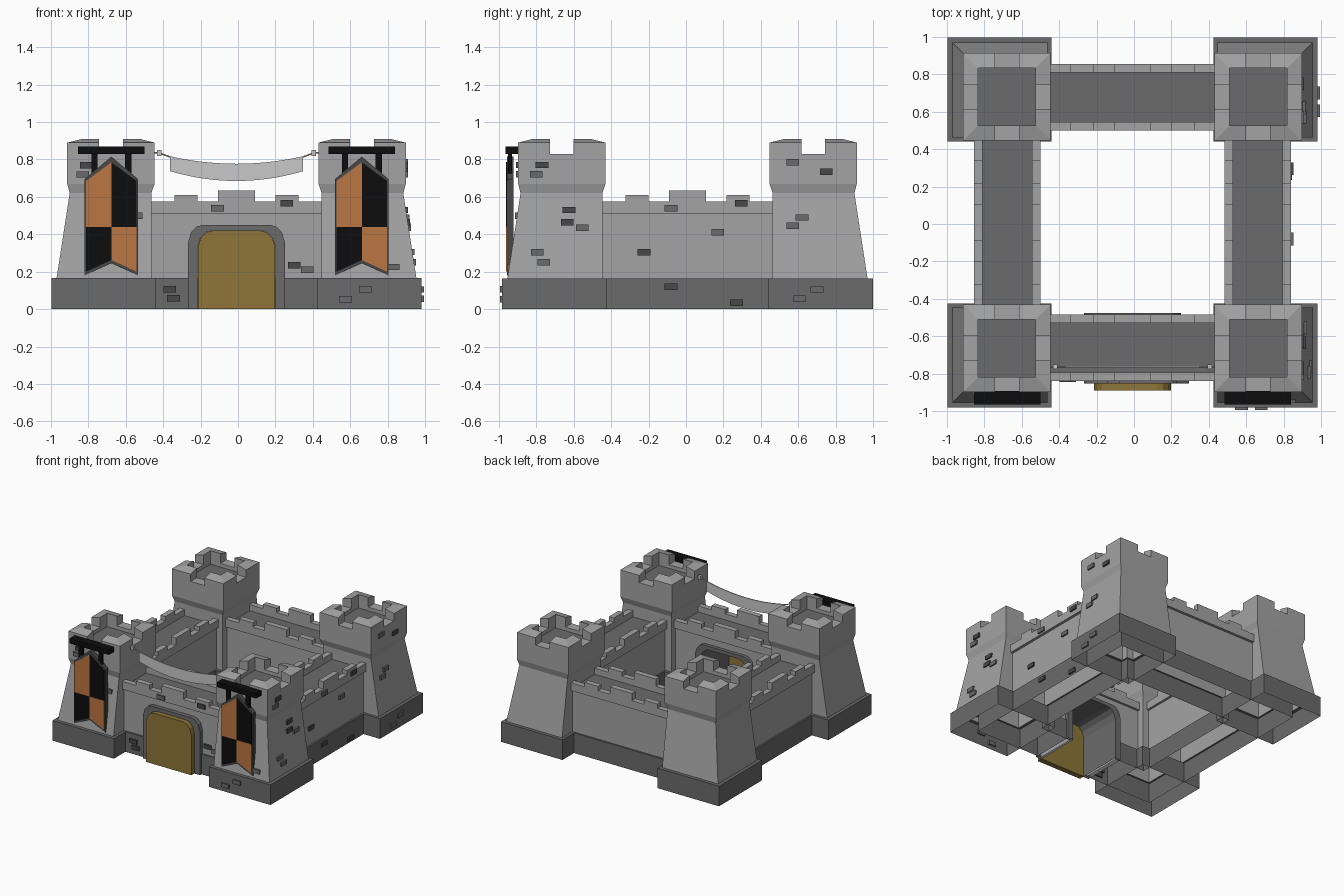
import bpy, bmesh
from mathutils import Vector

cube = bpy.data.objects.get("Cube")
if cube:
    bpy.data.objects.remove(cube)

OX, OY = -0.008, 0.008      # middle of the wall square


def material(name, rgb):
    m = bpy.data.materials.new(name)
    m.use_nodes = True
    m.diffuse_color = (*rgb, 1)
    m.node_tree.nodes["Principled BSDF"].inputs["Base Color"].default_value = (*rgb, 1)
    return m


STONE = material("light stone", (0.37, 0.37, 0.37))
DARK = material("dark stone", (0.145, 0.145, 0.145))
BRICK = material("charcoal brick", (0.065, 0.065, 0.065))
BLACK = material("black", (0.004, 0.004, 0.004))
ORANGE = material("orange cloth", (0.50, 0.18, 0.055))
WOOD = material("golden wood", (0.27, 0.18, 0.04))
CLOTH = material("pale cloth", (0.58, 0.58, 0.58))


def make(name, bm, *mats):
    bmesh.ops.recalc_face_normals(bm, faces=bm.faces[:])
    me = bpy.data.meshes.new(name)
    bm.to_mesh(me)
    bm.free()
    for m in mats:
        me.materials.append(m)
    ob = bpy.data.objects.new(name, me)
    bpy.context.collection.objects.link(ob)
    return ob


def loft(bm, rings, closed=False):
    """Join rings of equal point count with quads."""
    vs = [[bm.verts.new(p) for p in r] for r in rings]
    n = len(vs[0])
    for a, b in zip(vs, vs[1:] + (vs[:1] if closed else [])):
        for i in range(n):
            bm.faces.new((a[i], a[(i + 1) % n], b[(i + 1) % n], b[i]))
    return vs


def add_box(bm, x0, x1, y0, y1, z0, z1):
    vs = loft(bm, [[(x0, y0, z), (x1, y0, z), (x1, y1, z), (x0, y1, z)] for z in (z0, z1)])
    for ring in vs:
        bm.faces.new(ring)


def box(name, mat, *size):
    bm = bmesh.new()
    add_box(bm, *size)
    return make(name, bm, mat)


def prism(name, pts, y0, y1, mat):
    """Extrude an x-z outline along y."""
    bm = bmesh.new()
    for ring in loft(bm, [[(x, y, z) for x, z in pts] for y in (y0, y1)]):
        bm.faces.new(ring)
    return make(name, bm, mat)


def open_bottom(ob):
    bm = bmesh.new()
    bm.from_mesh(ob.data)
    low = [f for f in bm.faces if f.calc_center_median().z < 0.001]
    bmesh.ops.delete(bm, geom=low, context="FACES")
    bm.to_mesh(ob.data)
    bm.free()


def paint_stone(ob, floor_z):
    """Dark plinth and dark walkway, light elsewhere."""
    for p in ob.data.polygons:
        on_floor = abs(p.center.z - floor_z) < 0.005 and abs(p.normal.z) > 0.9
        p.material_index = int(p.center.z < 0.166 or on_floor)


# Corner towers: stacked square rings, sloped only on the outer sides
TOWER = [(0.99, 0.432, 0), (0.99, 0.432, 0.165), (0.962, 0.455, 0.165),
         (0.892, 0.455, 0.62), (0.905, 0.438, 0.67), (0.905, 0.438, 0.83),
         (0.825, 0.518, 0.83), (0.825, 0.518, 0.8)]
for sx, sxn in ((1, "left"), (-1, "right")):
    for sy, syn in ((1, "back"), (-1, "front")):
        def at(u, v, z):
            return (OX + sx * u, OY + sy * v, z)
        bm = bmesh.new()
        vs = loft(bm, [[at(o, o, z), at(i, o, z), at(i, i, z), at(o, i, z)]
                       for o, i, z in TOWER])
        bm.faces.new(vs[-1])
        paint_stone(make(f"{syn}_{sxn}_tower", bm, STONE, DARK), 0.8)
        # L-shaped battlements with tops sloping down to the outside
        bm = bmesh.new()
        L, T = 0.17, 0.08
        plan = [(0, 0), (L, 0), (L, T), (T, T), (T, L), (0, L)]
        for fu in (0, 1):
            for fv in (0, 1):
                def spot(a, b, z):
                    return at(0.438 + a if fu else 0.905 - a, 0.438 + b if fv else 0.905 - b, z)
                lo = [spot(a, b, 0.83) for a, b in plan]
                hi = [spot(a, b, 0.91 if a and b else 0.89) for a, b in plan]
                r = loft(bm, [lo, hi])[1]
                bm.faces.new((r[0], r[1], r[2], r[3]))
                bm.faces.new((r[0], r[3], r[4], r[5]))
        make(f"{syn}_{sxn}_tower_battlements", bm, STONE)

# Curtain wall: one profile swept round a square
WALL = [(0.84, 0), (0.84, 0.165), (0.826, 0.165), (0.826, 0.51), (0.848, 0.51),
        (0.848, 0.575), (0.803, 0.575), (0.803, 0.525), (0.538, 0.525), (0.538, 0.575),
        (0.493, 0.575), (0.493, 0.51), (0.512, 0.51), (0.512, 0.165), (0.5, 0.165), (0.5, 0)]
bm = bmesh.new()
loft(bm, [[(OX + a * r, OY + b * r, z) for a, b in ((1, 1), (-1, 1), (-1, -1), (1, -1))]
          for r, z in WALL], closed=True)
wall = make("curtain_wall", bm, STONE, DARK)


def arch(half, shoulder, top):
    """Gate outline with clipped round shoulders."""
    d = top - shoulder
    right = [(half, 0), (half, shoulder), (half - 0.016, shoulder + d * 0.58),
             (half - 0.045, top - d * 0.1), (half - 0.078, top)]
    return [(x + OX, z) for x, z in right] + [(OX - x, z) for x, z in reversed(right)]


# Gate opening
low = [(x, z if z else -0.1) for x, z in arch(0.225, 0.34, 0.43)]
cutter = prism("gate_cutter", low, -1.1, -0.3, DARK)
cutter.hide_render = True
mod = wall.modifiers.new("gate", "BOOLEAN")
mod.object, mod.operation, mod.solver = cutter, "DIFFERENCE", "EXACT"
cut = bpy.data.meshes.new_from_object(wall.evaluated_get(bpy.context.evaluated_depsgraph_get()))
wall.modifiers.clear()
wall.data = cut
bpy.data.objects.remove(cutter)
open_bottom(wall)
paint_stone(wall, 0.525)

# Gate frame (a tunnel) and door
inner, outer = arch(0.208, 0.33, 0.42), arch(0.258, 0.36, 0.45)
bm = bmesh.new()
loft(bm, [[(x, y, z) for x, z in pts] for pts, y in
          ((inner, -0.852), (outer, -0.852), (outer, -0.475), (inner, -0.475))], closed=True)
open_bottom(make("gate_frame", bm, DARK))
prism("gate_door", arch(0.207, 0.33, 0.419), -0.89, -0.845, WOOD)

# Wall merlons on both edges of all four sides
bm = bmesh.new()
for mid, half, top in ((-0.27, 0.062, 0.61), (0, 0.1, 0.635), (0.27, 0.062, 0.61)):
    for r0, r1 in ((0.803, 0.848), (0.493, 0.538)):
        for s in (1, -1):
            a, b = sorted((s * r0, s * r1))
            add_box(bm, OX + mid - half, OX + mid + half, OY + a, OY + b, 0.575, top)
            add_box(bm, OX + a, OX + b, OY + mid - half, OY + mid + half, 0.575, top)
make("wall_merlons", bm, STONE)


# Raised bricks on the front and the left side
def surface(t, z):
    if abs(t) < 0.44:
        return 0.84 if z < 0.165 else 0.826 if z < 0.51 else 0.848
    if z < 0.165:
        return 0.99
    return 0.905 if z > 0.66 else 0.962 - 0.07 * (z - 0.165) / 0.455


FRONT = {BRICK: [(0.26, 0.565), (0.30, 0.235), (-0.365, 0.107), (-0.345, 0.058), (-0.81, 0.77)],
         DARK: [(-0.11, 0.54), (0.37, 0.21), (0.68, 0.107), (0.575, 0.052), (-0.83, 0.72),
                (-0.545, 0.5), (-0.785, 0.24), (0.83, 0.225)]}
SIDE = {BRICK: [(-0.77, 0.77), (-0.625, 0.53), (-0.635, 0.465), (0.295, 0.565), (-0.225, 0.305),
                (-0.08, 0.12), (0.27, 0.035), (0.75, 0.735)],
        DARK: [(-0.8, 0.72), (-0.555, 0.435), (-0.795, 0.305), (-0.76, 0.25), (-0.08, 0.54),
               (0.17, 0.41), (0.605, 0.055), (0.7, 0.105), (0.57, 0.785), (0.62, 0.49),
               (0.57, 0.445)]}
W, H, D = 0.034, 0.017, 0.012
for mat in (BRICK, DARK):
    bm = bmesh.new()
    for t, z in FRONT[mat]:
        y = OY - surface(t, z)
        add_box(bm, t - W, t + W, y - D, y + D, z - H, z + H)
    for t, z in SIDE[mat]:
        x = OX + surface(t, z)
        add_box(bm, x - D, x + D, t - W, t + W, z - H, z + H)
    make(mat.name.replace(" ", "_") + "s", bm, mat)

# Hanging quartered banners
for name, cx in (("right", -0.677), ("left", 0.662)):
    box(f"{name}_banner_bar", BLACK, cx - 0.178, cx + 0.178, -0.965, -0.893, 0.83, 0.87)
    for s in (-1, 1):
        hx = cx + s * 0.09
        box(f"{name}_banner_hanger", BLACK, hx - 0.017, hx + 0.017, -0.95, -0.93, 0.72, 0.835)
        e = cx + s * 0.135
        upper = [(cx, 0.44), (e, 0.44), (e, 0.685), (cx, 0.785)]
        lower = [(cx, 0.44), (e, 0.44), (e, 0.2), (cx, 0.262)]
        prism(f"{name}_banner_upper_cloth", upper, -0.962, -0.956, ORANGE if s < 0 else BLACK)
        prism(f"{name}_banner_lower_cloth", lower, -0.962, -0.956, BLACK if s < 0 else ORANGE)
    outline = [(-0.143, 0.18), (0, 0.245), (0.143, 0.18), (0.143, 0.695), (0, 0.815), (-0.143, 0.695)]
    prism(f"{name}_banner_backing", [(cx + x, z) for x, z in outline], -0.957, -0.922, BRICK)

# Sagging cloth between the front towers, with ropes and knobs
N, HALF = 12, 0.355
steps = [2 * i / N - 1 for i in range(N + 1)]
top = [(OX + HALF * t, 0.777 + 0.04 * t * t) for t in steps]
bottom = [(OX + HALF * t, 0.685 + 0.052 * t * t) for t in steps]
prism("hanging_cloth", top + bottom[::-1], -0.768, -0.76, CLOTH)
for s in (-1, 1):
    kx = OX + s * 0.413
    box("cloth_knob", CLOTH, kx - 0.012, kx + 0.012, -0.776, -0.752, 0.818, 0.85)
    curve = bpy.data.curves.new("rope", "CURVE")
    curve.dimensions, curve.bevel_depth, curve.bevel_resolution = "3D", 0.004, 0
    sp = curve.splines.new("POLY")
    sp.points.add(2)
    for p, (x, z) in zip(sp.points, ((0.45, 0.838), (0.413, 0.835), (0.352, 0.812))):
        p.co = (OX + s * x, -0.764, z, 1)
    curve.materials.append(CLOTH)
    bpy.context.collection.objects.link(bpy.data.objects.new("cloth_rope", curve))
